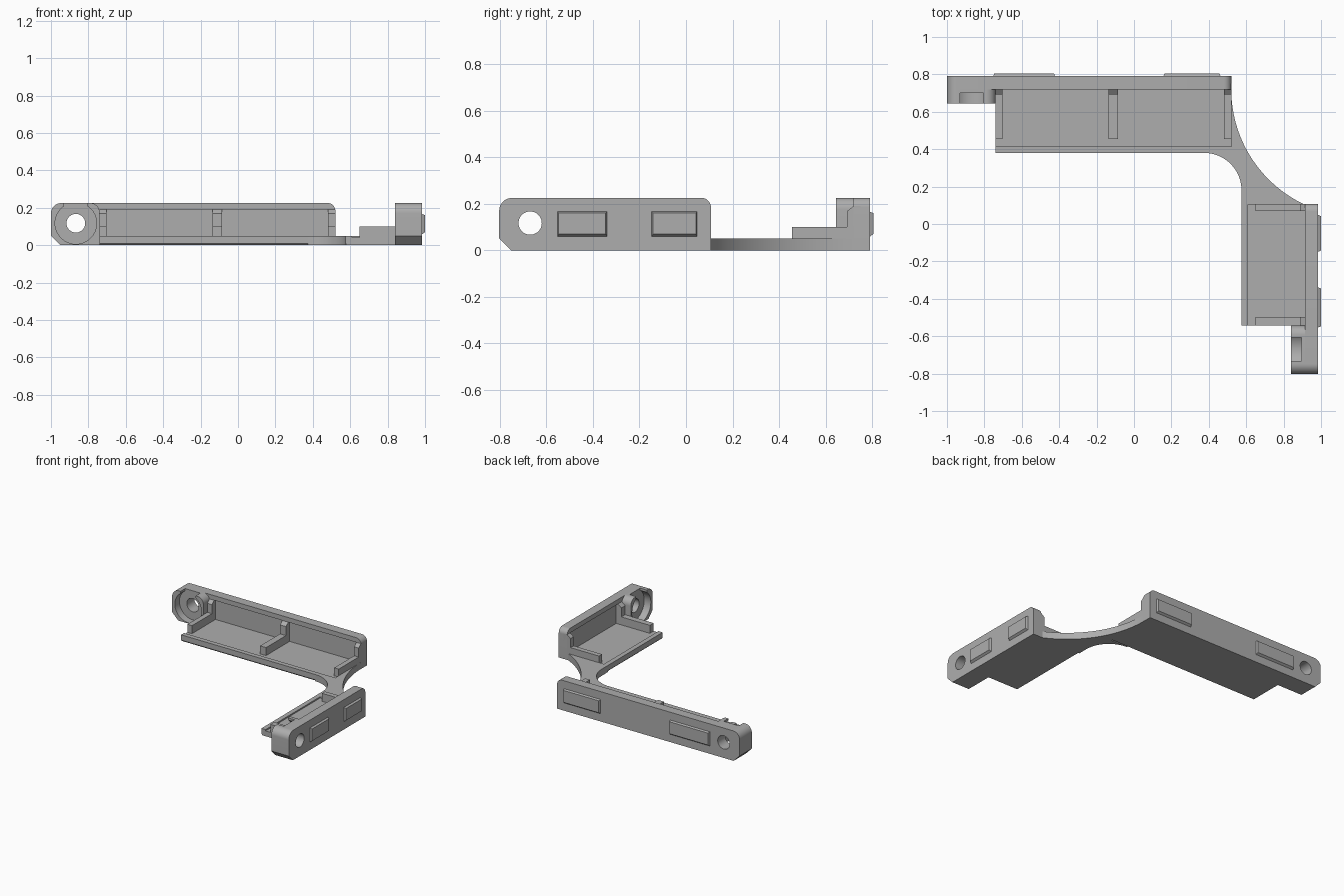
import bpy, bmesh, math

old = bpy.data.objects.get("Cube")
if old:
    bpy.data.objects.remove(old, do_unlink=True)

grey = bpy.data.materials.new("plain_grey")
grey.use_nodes = True
colour = (0.42, 0.42, 0.42, 1)
grey.diffuse_color = colour
grey.node_tree.nodes["Principled BSDF"].inputs["Base Color"].default_value = colour


def solid(name, lower, upper):
    """Closed loft between two matching loops of 3D points."""
    bm = bmesh.new()
    a = [bm.verts.new(p) for p in lower]
    b = [bm.verts.new(p) for p in upper]
    bm.faces.new(a[::-1])
    bm.faces.new(b)
    for i in range(len(a)):
        j = (i + 1) % len(a)
        bm.faces.new((a[i], a[j], b[j], b[i]))
    bmesh.ops.recalc_face_normals(bm, faces=bm.faces)
    mesh = bpy.data.meshes.new(name)
    bm.to_mesh(mesh)
    bm.free()
    mesh.materials.append(grey)
    obj = bpy.data.objects.new(name, mesh)
    bpy.context.collection.objects.link(obj)
    return obj


def arc(cx, cy, r, start, end, n=12):
    angles = [math.radians(start + (end - start) * i / n) for i in range(n + 1)]
    return [(cx + r * math.cos(t), cy + r * math.sin(t)) for t in angles]


def rect(a0, a1, b0, b1):
    return [(a0, b0), (a1, b0), (a1, b1), (a0, b1)]


def cut(obj, cutters):
    bpy.context.view_layer.objects.active = obj
    for cutter in cutters:
        mod = obj.modifiers.new("cut", "BOOLEAN")
        mod.operation = "DIFFERENCE"
        mod.solver = "EXACT"
        mod.object = cutter
        bpy.ops.object.modifier_apply(modifier=mod.name)


def smooth(obj):
    bpy.ops.object.select_all(action="DESELECT")
    obj.select_set(True)
    bpy.context.view_layer.objects.active = obj
    bpy.ops.object.shade_smooth_by_angle(angle=math.radians(30))


HEIGHT = 0.225


def wing(prefix, place, u0, u1, outer, ribs, pads):
    """Tray with upright wall; u runs along the wall, v points outward."""
    inner, front = outer - 0.07, outer - 0.41
    tray_start = u0 + 0.26

    def along_v(name, pts, v0, v1):
        return solid(prefix + name, [place(u, v0, z) for u, z in pts],
                     [place(u, v1, z) for u, z in pts])

    def along_u(name, pts, a, b):
        return solid(prefix + name, [place(a, v, z) for v, z in pts],
                     [place(b, v, z) for v, z in pts])

    # Upright wall and thick mounting ear
    left = arc(u0 + 0.055, HEIGHT - 0.055, 0.055, 90, 180) + [(u0, 0.05), (u0 + 0.05, 0)]
    wall = along_v("wall", left + [(u1, 0)]
                   + arc(u1 - 0.04, HEIGHT - 0.04, 0.04, 0, 90), inner, outer)
    ear = along_v("mounting_ear", left + [(tray_start, 0)]
                  + arc(tray_start - 0.05, HEIGHT - 0.05, 0.05, 0, 90),
                  outer - 0.145, inner)

    # Screw hole, counterbore, open slot and shallow wall recess
    cu, cz = u0 + 0.133, 0.117
    hole = along_v("hole_cutter", arc(cu, cz, 0.05, 0, 352.5, 47), outer - 0.3, outer + 0.1)
    bore = along_v("bore_cutter", arc(cu, cz, 0.111, 0, 354, 59), outer - 0.3, outer - 0.09)
    slot = along_v("slot_cutter", rect(cu - 0.063, cu + 0.063, 0.2, 0.3),
                   outer - 0.3, outer - 0.09)
    recess = along_v("recess_cutter", rect(tray_start + 0.03, u1 - 0.03, 0.03, 0.19),
                     inner - 0.1, inner + 0.015)
    cut(wall, [hole, recess])
    cut(ear, [hole, bore, slot])
    for cutter in (hole, bore, slot, recess):
        bpy.data.objects.remove(cutter, do_unlink=True)
    smooth(wall)
    smooth(ear)

    # Tray floor with raised front lip and chamfered lower edge
    along_u("tray", [(front, 0.01), (front + 0.01, 0), (inner + 0.03, 0), (inner + 0.03, 0.04),
                     (front + 0.035, 0.04), (front + 0.035, 0.05), (front, 0.05)],
            tray_start, u1)

    # L-shaped ribs
    for i, (a, b) in enumerate(ribs):
        along_u(f"rib_{i + 1}", [(outer - 0.335, 0.03), (inner + 0.03, 0.03),
                                 (inner + 0.03, 0.19), (inner, 0.19), (inner - 0.028, 0.168),
                                 (inner - 0.028, 0.1), (outer - 0.335, 0.1)], a, b)

    # Raised bevelled pads on the outside
    for i, (a, b) in enumerate(pads):
        base = rect(a, b, 0.055, 0.168)
        top = rect(a + 0.008, b - 0.008, 0.07, 0.16)
        solid(f"{prefix}pad_{i + 1}", [place(u, outer - 0.005, z) for u, z in base],
              [place(u, outer + 0.015, z) for u, z in top])


wing("back_", lambda u, v, z: (u, v, z), -1, 0.52, 0.79,
     [(-0.74, -0.702), (-0.135, -0.085), (0.482, 0.52)],
     [(-0.755, -0.42), (0.155, 0.465)])
wing("side_", lambda u, v, z: (v, u, z), -0.803, 0.107, 0.985,
     [(-0.543, -0.498), (0.07, 0.107)],
     [(-0.555, -0.337), (-0.15, 0.05)])

# Curved arm joining the two trays
outline = (arc(0.375, 0.18, 0.2, 90, 0, 20) + [(0.575, 0.105), (0.91, 0.105)]
           + arc(1.2, 0.72, 0.68, 244.75, 180, 32) + [(0.52, 0.38)])
arm = solid("curved_arm", [(x, y, 0) for x, y in outline], [(x, y, 0.05) for x, y in outline])
smooth(arm)
